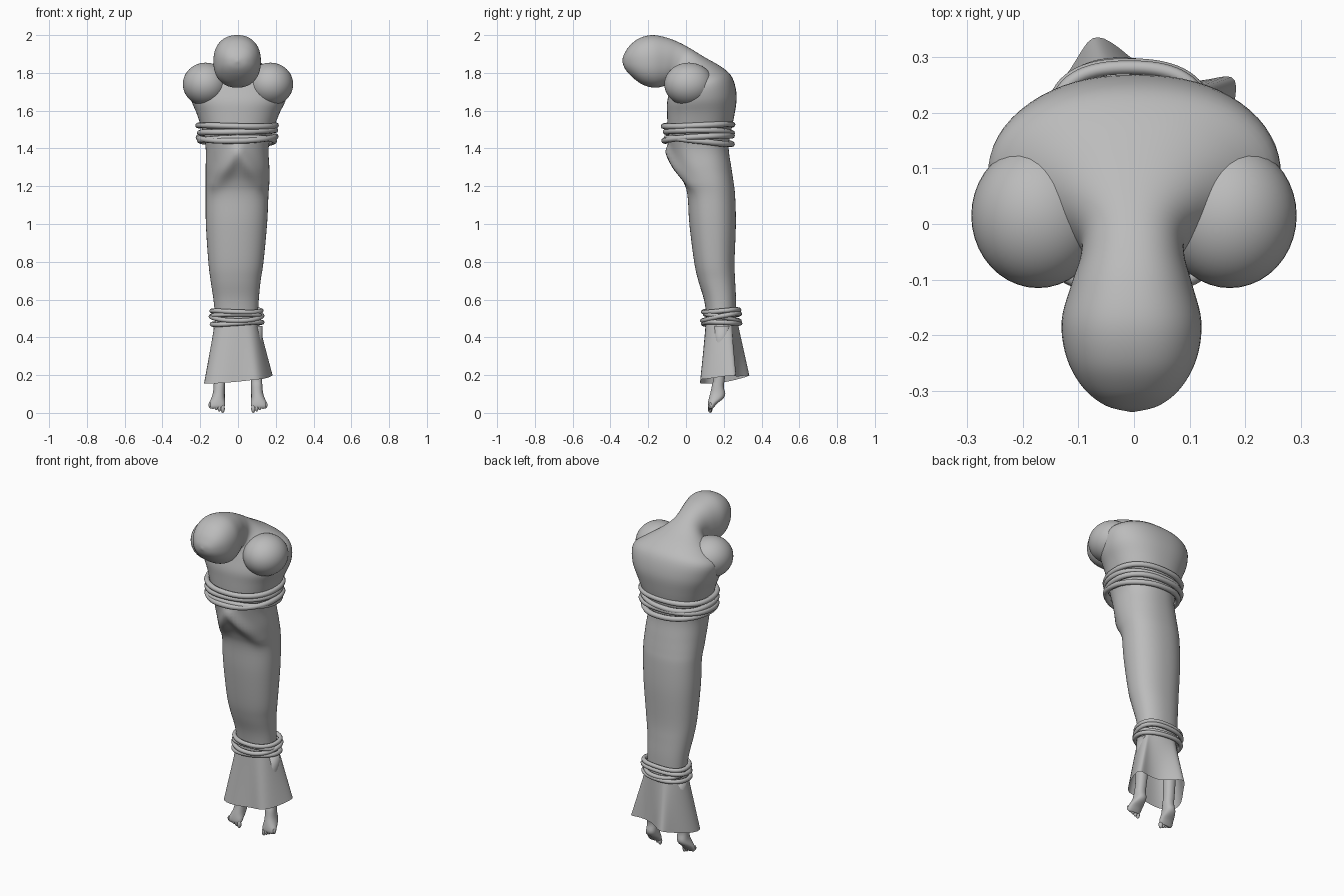
import bpy, bmesh, math
from mathutils import Vector, Matrix

if "Cube" in bpy.data.objects:
    bpy.data.objects.remove(bpy.data.objects["Cube"])

grey = bpy.data.materials.new("plain grey")
grey.diffuse_color = (0.5, 0.5, 0.5, 1)
grey.use_nodes = True
grey.node_tree.nodes["Principled BSDF"].inputs["Base Color"].default_value = grey.diffuse_color


def finish(name, bm, subdiv=0):
    """Turn a bmesh into a smooth-shaded object."""
    bmesh.ops.recalc_face_normals(bm, faces=bm.faces[:])
    for f in bm.faces:
        f.smooth = True
    me = bpy.data.meshes.new(name)
    bm.to_mesh(me)
    bm.free()
    me.materials.append(grey)
    ob = bpy.data.objects.new(name, me)
    bpy.context.collection.objects.link(ob)
    if subdiv:
        m = ob.modifiers.new("round", 'SUBSURF')
        m.levels = m.render_levels = subdiv


def oval(a, cx, cy, rx, ry, n=2.25):
    """Point on a slightly squared oval."""
    c, s = math.cos(a), math.sin(a)
    p = 2 / n
    return (cx + rx * math.copysign(abs(c) ** p, c),
            cy + ry * math.copysign(abs(s) ** p, s))


def loft(bm, rings, caps=True):
    loops = [[bm.verts.new(p) for p in r] for r in rings]
    n = len(loops[0])
    for a, b in zip(loops, loops[1:]):
        for i in range(n):
            j = (i + 1) % n
            bm.faces.new((a[i], a[j], b[j], b[i]))
    if caps:
        bm.faces.new(loops[0][::-1])
        bm.faces.new(loops[-1])


def smooth_rows(rows, steps):
    """Catmull-Rom interpolation of a table of sections."""
    out = []
    for k in range(len(rows) - 1):
        quad = [rows[max(k - 1, 0)], rows[k], rows[k + 1], rows[min(k + 2, len(rows) - 1)]]
        for i in range(steps):
            t = i / steps
            out.append([.5 * (2 * b + (c - a) * t + (2 * a - 5 * b + 4 * c - d) * t * t
                              + (3 * b - a - 3 * c + d) * t ** 3)
                        for a, b, c, d in zip(*quad)])
    return out + [list(rows[-1])]


def section(row, count):
    """Tilted ring from left, right, front point and back point."""
    l, r, fy, fz, by, bz = row
    pts = []
    for i in range(count):
        a = i * math.tau / count
        x, v = oval(a, (l + r) / 2, 0, (r - l) / 2, 1)
        t = (v + 1) / 2
        pts.append(Vector((x, fy + (by - fy) * t, fz + (bz - fz) * t)))
    return pts


def blob(bm, c, r, u=24, v=16):
    m = Matrix.Translation(c) @ Matrix.Diagonal((*r, 1))
    bmesh.ops.create_uvsphere(bm, u_segments=u, v_segments=v, radius=1, matrix=m)


# upright wrapped body: z, left, right, front, back
levels = [
    (.42, -.12, .105, .11, .26), (.5, -.12, .105, .11, .265),
    (.6, -.13, .11, .095, .265), (.7, -.145, .12, .065, .26),
    (.8, -.157, .135, .043, .257), (1.0, -.17, .154, .018, .264),
    (1.15, -.171, .161, .008, .26), (1.22, -.171, .166, -.012, .252),
    (1.3, -.171, .166, -.05, .24), (1.4, -.171, .162, -.082, .226),
    (1.48, -.185, .18, -.095, .236), (1.58, -.217, .217, -.1, .257)]
rows = [(l, r, f, z, b, z) for z, l, r, f, b in levels]
# bent upper back, neck and bowed head: left, right, front y z, back y z
rows += [
    (-.25, .255, -.1, 1.645, .268, 1.68), (-.26, .26, -.085, 1.71, .245, 1.775),
    (-.205, .205, -.075, 1.75, .19, 1.83), (-.14, .138, -.075, 1.763, .1, 1.882),
    (-.098, .094, -.08, 1.762, .03, 1.925), (-.096, .091, -.092, 1.745, -.03, 1.958),
    (-.113, .105, -.12, 1.729, -.1, 1.986), (-.13, .121, -.17, 1.722, -.18, 2.0),
    (-.121, .113, -.23, 1.738, -.25, 1.982), (-.092, .085, -.285, 1.778, -.3, 1.942),
    (-.052, .046, -.322, 1.82, -.328, 1.898), (-.008, .002, -.337, 1.858, -.337, 1.868)]


def forearm_push(p):
    """How far the folded forearms lift the cloth."""
    best = 0
    for s in (-1, 1):
        a, b = Vector((0, 1.375)), Vector((s * .13, 1.215))
        q, d = Vector((p.x, p.z)), b - a
        t = min(max((q - a).dot(d) / d.dot(d), 0), 1)
        best = max(best, (.034 - .012 * t) * math.exp(-((q - a - d * t).length / .042) ** 2))
    return best


rings = [section(r, 64) for r in smooth_rows(rows, 5)]
for ring in rings:
    for i, p in enumerate(ring):
        p.y -= forearm_push(p) * max(0, -math.sin(i * math.tau / 64))
bm = bmesh.new()
loft(bm, rings)
finish("wrapped_body", bm)

# rounded shoulders
for side, s in (("left", -1), ("right", 1)):
    bm = bmesh.new()
    blob(bm, (s * .172, .015, 1.74), (.12, .13, .114), 40, 24)
    finish(side + "_shoulder", bm)

# flared hem with folds, open at the bottom
hem = [(-.192, .1, .152), (-.08, .065, .158), (.03, .087, .168), (.1, .065, .178),
       (.145, .12, .18), (.185, .22, .198), (.186, .278, .2), (.12, .25, .2),
       (.03, .265, .19), (-.03, .322, .2), (-.078, .348, .2), (-.105, .285, .18),
       (-.175, .2, .16)]
rings = []
for t in (0, .2, .4, .6, .8, .93, 1):
    ring = []
    for x, y, z in hem:
        a = math.atan2((y - .19) / .11, (x + .005) / .17)
        px, py = oval(a, -.008, .187, .122, .084)
        ring.append(Vector((px, py, .5)).lerp(Vector((x, y, z)), t))
    rings.append(ring)
bm = bmesh.new()
loft(bm, rings, caps=False)
finish("flared_hem", bm, subdiv=2)

# bare legs and feet hanging toes down: inner, outer, front y z, back y z
foot = [(.05, .13, .15, .46, .235, .46), (.068, .128, .146, .2, .208, .2),
        (.07, .129, .138, .15, .2, .14), (.07, .133, .13, .11, .208, .1),
        (.07, .142, .122, .08, .196, .075), (.068, .152, .117, .055, .165, .05),
        (.071, .154, .116, .035, .15, .032), (.08, .148, .122, .024, .142, .022)]
for side, s in (("left", -1), ("right", 1)):
    bm = bmesh.new()
    loft(bm, [[Vector((s * p.x, p.y, p.z)) for p in section(r, 24)]
              for r in smooth_rows(foot, 3)])
    for k in range(5):
        w = .0125 - .0012 * k
        blob(bm, (s * (.081 + .017 * k), .128, .022 + .005 * k), (w * .9, w, .022 - .002 * k), 12, 8)
    finish(side + "_foot", bm)


# rope bindings: each strand is z, tilt, phase, outward offset
def binding(name, cx, cy, rx, ry, thick, strands):
    for k, (z, tilt, ph, out) in enumerate(strands):
        cu = bpy.data.curves.new(name, 'CURVE')
        cu.dimensions = '3D'
        cu.bevel_depth = thick
        cu.bevel_resolution = 2
        sp = cu.splines.new('POLY')
        sp.points.add(71)
        sp.use_cyclic_u = True
        for i, p in enumerate(sp.points):
            a = i * math.tau / 72
            wob = out + .003 * math.sin(3 * a + ph)
            x, y = oval(a, cx, cy, rx + wob, ry + wob)
            p.co = (x, y, z + tilt * math.sin(a + ph) + .003 * math.sin(2 * a + k), 1)
        sp.use_smooth = True
        cu.materials.append(grey)
        ob = bpy.data.objects.new(f"{name}_{k + 1}", cu)
        bpy.context.collection.objects.link(ob)


binding("chest_rope", -.005, .067, .2, .176, .0155,
        [(1.522, .004, 0, .006), (1.487, .008, 2, 0),
         (1.457, .014, .2, .004), (1.44, .016, 3.2, -.003)])
binding("ankle_rope", -.008, .189, .129, .093, .0125,
        [(.54, .005, 0, .002), (.509, .018, .1, .006),
         (.507, .018, 3.2, -.002), (.474, .005, 1.5, .004)])
